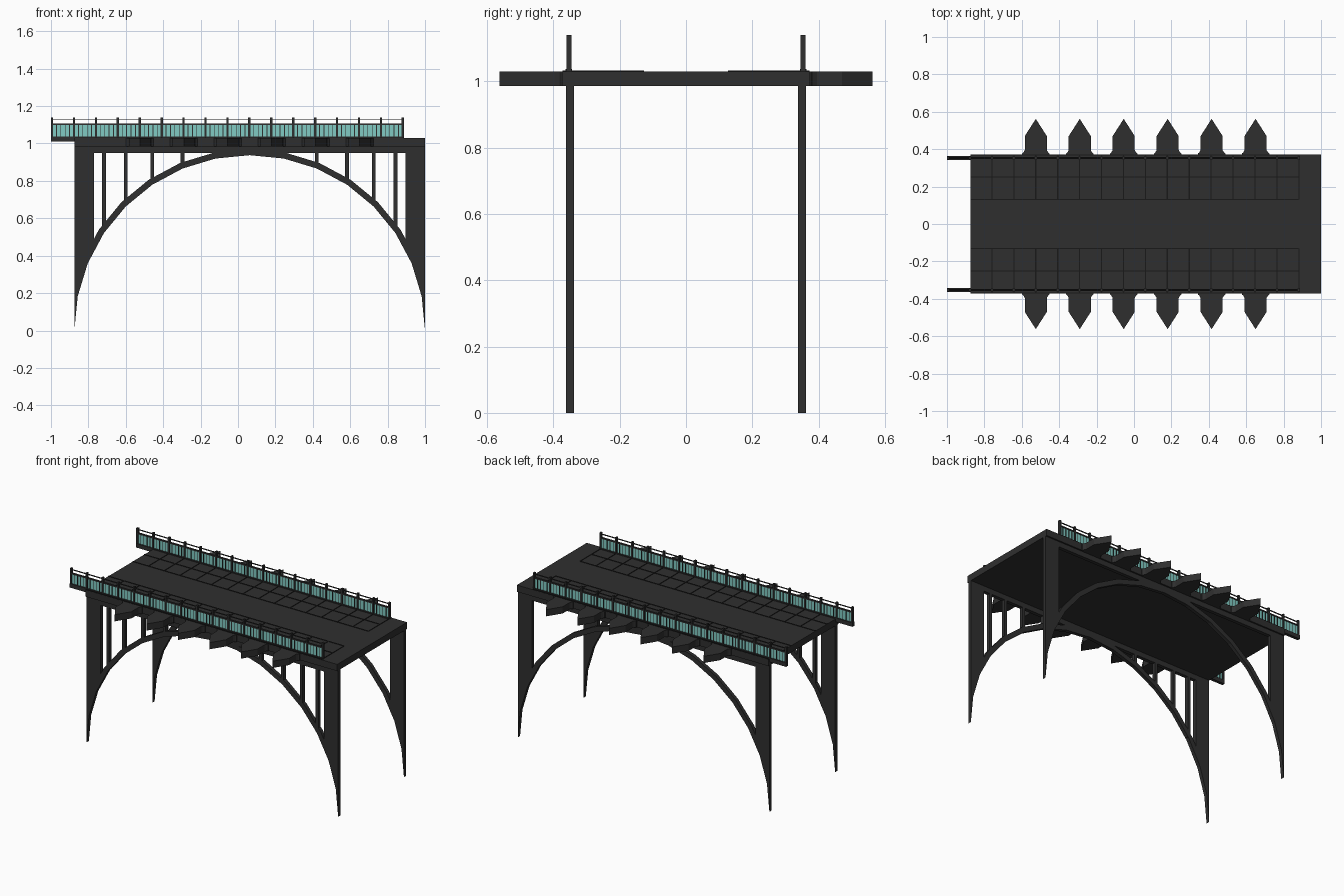
import bpy, bmesh, math

cube = bpy.data.objects.get("Cube")
if cube:
    bpy.data.objects.remove(cube, do_unlink=True)


def material(name, rgb):
    m = bpy.data.materials.new(name)
    m.use_nodes = True
    m.diffuse_color = (*rgb, 1)
    m.node_tree.nodes["Principled BSDF"].inputs["Base Color"].default_value = (*rgb, 1)
    return m


DARK = material("dark grey", (0.028, 0.028, 0.028))
LINE = material("joint black", (0.009, 0.009, 0.009))
TEAL = material("teal glass", (0.22, 0.60, 0.55))


def finish(name, bm, mat):
    bmesh.ops.recalc_face_normals(bm, faces=bm.faces)
    mesh = bpy.data.meshes.new(name)
    bm.to_mesh(mesh)
    bm.free()
    mesh.materials.append(mat)
    ob = bpy.data.objects.new(name, mesh)
    bpy.context.collection.objects.link(ob)
    return ob


def add_box(bm, x0, x1, y0, y1, z0, z1):
    vs = bmesh.ops.create_cube(bm, size=1)["verts"]
    for v in vs:
        v.co.x = x1 if v.co.x > 0 else x0
        v.co.y = y1 if v.co.y > 0 else y0
        v.co.z = z1 if v.co.z > 0 else z0


def add_prism(bm, bottom, offset):
    """Closed outline extruded along an offset vector."""
    face = bm.faces.new([bm.verts.new(p) for p in bottom])
    new = bmesh.ops.extrude_face_region(bm, geom=[face])["geom"]
    bmesh.ops.translate(bm, vec=offset,
                        verts=[g for g in new if isinstance(g, bmesh.types.BMVert)])


# Main dimensions
LEFT, RIGHT = -0.875, 1.0
MID = (LEFT + RIGHT) / 2
UNDER, TOP = 0.985, 1.03
EDGE = 0.372
SIDE = 0.35
HALF = 0.012
SEGMENTS = 16
BAY = 0.1172
POSTS = [-0.994 + BAY * i for i in range(17)]

# Deck slab
bm = bmesh.new()
add_box(bm, LEFT, RIGHT, -EDGE, EDGE, UNDER, TOP)
finish("deck", bm, DARK)


def arc(k, r):
    a = math.pi * k / SEGMENTS
    return MID - r * math.cos(a), r * math.sin(a)


INNER, OUTER = 0.9375, 0.97
for side, label in ((-1, "front"), (1, "back")):
    y0 = side * SIDE - HALF
    depth = (0, 2 * HALF, 0)

    # Arch rib
    bm = bmesh.new()
    ks = range(2, SEGMENTS - 1)
    rib = [arc(k, INNER) for k in ks] + [arc(k, OUTER) for k in reversed(ks)]
    add_prism(bm, [(x, y0, z) for x, z in rib], depth)
    finish(label + "_arch", bm, DARK)

    # Tapered legs, mirrored about the middle of the span
    bm = bmesh.new()
    leg = [arc(k, INNER) for k in range(3)]
    leg += [(-0.77, 0.423), (-0.77, UNDER), (LEFT, UNDER)]
    for flip in (False, True):
        add_prism(bm, [(2 * MID - x if flip else x, y0, z) for x, z in leg], depth)
    finish(label + "_legs", bm, DARK)

    # Beam under the deck
    bm = bmesh.new()
    add_box(bm, LEFT, RIGHT, y0, y0 + 2 * HALF, 0.95, UNDER)
    finish(label + "_beam", bm, DARK)

    # Spandrel columns stand on the front arch only
    if side < 0:
        bm = bmesh.new()
        for k in (3, 4, 5, 6):
            for j in (k, SEGMENTS - k):
                x, z = arc(j, INNER)
                add_box(bm, x - 0.01, x + 0.01, y0, y0 + 2 * HALF, z + 0.01, 0.96)
        finish("front_columns", bm, DARK)

    # Pointed side brackets with flared roots
    bm = bmesh.new()
    half_outline = [(0.075, 0.365), (0.073, 0.377), (0.066, 0.383),
                    (0.059, 0.395), (0.059, 0.47)]
    outline = half_outline + [(0, 0.562)] + [(-x, y) for x, y in reversed(half_outline)]
    for i in range(6):
        cx = -0.525 + 0.235 * i
        add_prism(bm, [(cx + x, side * y, UNDER) for x, y in outline],
                  (0, 0, TOP - UNDER))
    finish(label + "_brackets", bm, DARK)

    # Railing frame: kerb, rails, posts and balusters
    yr = side * 0.353
    x0, x1 = -1.0, 0.882
    bm = bmesh.new()
    add_box(bm, x0, x1, yr - 0.01, yr + 0.01, 1.01, 1.037)
    add_box(bm, x0, x1, yr - 0.006, yr + 0.006, 1.1, 1.108)
    add_box(bm, x0, x1, yr - 0.003, yr + 0.003, 1.127, 1.132)
    for i, x in enumerate(POSTS):
        add_box(bm, x - 0.006, x + 0.006, yr - 0.008, yr + 0.008, 1.01, 1.14)
        if i < len(POSTS) - 1:
            for j in range(1, 5):
                xb = x + BAY * j / 5
                add_box(bm, xb - 0.002, xb + 0.002, yr - 0.004, yr + 0.004, 1.03, 1.102)
    finish(label + "_railing", bm, DARK)

    # Glass infill
    bm = bmesh.new()
    add_box(bm, x0 + 0.006, x1 - 0.006, yr - 0.002, yr + 0.002, 1.03, 1.102)
    finish(label + "_glass", bm, TEAL)

    # Paving joints as thin strips
    bm = bmesh.new()
    for y in (0.13, 0.252, 0.368):
        ys = side * y
        add_box(bm, LEFT, 0.88, ys - 0.003, ys + 0.003, TOP - 0.002, TOP + 0.003)
    for x in POSTS[2:]:
        ya, yb = sorted((side * 0.13, side * EDGE))
        add_box(bm, x - 0.003, x + 0.003, ya, yb, TOP - 0.002, TOP + 0.0025)
    finish(label + "_paving_joints", bm, LINE)
